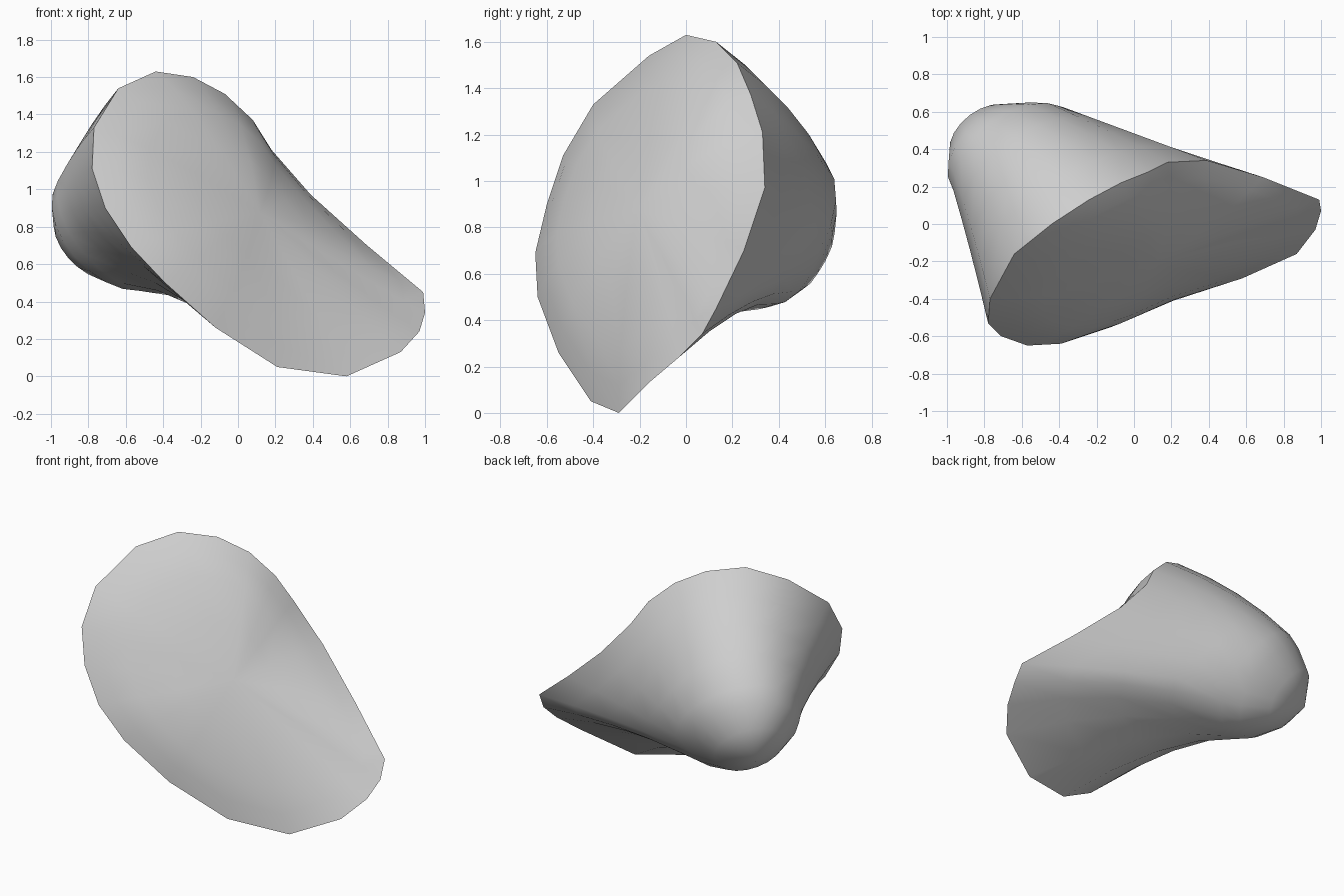
import bpy, bmesh, math
from mathutils import Vector

if "Cube" in bpy.data.objects:
    bpy.data.objects.remove(bpy.data.objects["Cube"])

# Closed outline of the broad front face, clockwise from its peak
RIM = [Vector(p) for p in (
    (-.44, .0, 1.63), (-.24, .13, 1.60), (-.07, .22, 1.51), (.08, .28, 1.37),
    (.18, .33, 1.21), (.39, .34, .97), (.69, .25, .70), (.99, .13, .45),
    (1.0, .07, .34), (.97, -.03, .24), (.87, -.16, .13), (.58, -.29, .0),
    (.21, -.41, .05), (-.12, -.55, .26), (-.39, -.64, .50), (-.57, -.65, .69),
    (-.71, -.60, .90), (-.78, -.53, 1.11), (-.77, -.40, 1.33), (-.64, -.16, 1.54))]
N = len(RIM)
ANGLES = [2 * math.pi * i / N for i in range(N)]
FACE_NORMAL = Vector((.52, -.72, .46)).normalized()
DOME = .11


def lobe(a, degrees):
    return max(0, math.cos(a - math.radians(degrees)))


# Tilted oval where the body rounds over into its blunt back end
C = Vector((-.63, .345, .78))
U, V = Vector((-.23, .115, .35)), Vector((.25, .28, .03))
END = [C + U * math.cos(a) + V * math.sin(a) + Vector((-.04, .10, .02)) * lobe(a, 210)
       for a in ANGLES]


def body_ring(s):
    """Blend rim to end oval, bulged on top and hollowed underneath."""
    ring = []
    for a, r, e in zip(ANGLES, RIM, END):
        off = Vector((0, .035, .025)) * lobe(a, 0) + Vector((-.02, .05, .10)) * lobe(a, 205)
        ring.append(r.lerp(e, s) + off * 4 * s * (1 - s))
    return ring


def face_ring(k):
    """Front face ring: a smooth saddle, domed across and dished at the low tip."""
    ring = []
    for a, r in zip(ANGLES, RIM):
        d = r - mid
        height = d.dot(FACE_NORMAL)
        flat = d - FACE_NORMAL * height
        w = 1 - .7 * k * lobe(a, 153)
        ring.append(mid + flat * k
                    + FACE_NORMAL * (height * k * k + DOME * w * (1 - k ** 4)))
    return ring


def cap_ring(scale, shift):
    return [C + (e - C) * scale + Vector(shift) for e in END]


bm = bmesh.new()


def add_ring(points):
    return [bm.verts.new(p) for p in points]


def bridge(a, b):
    for i in range(N):
        j = (i + 1) % N
        bm.faces.new((a[i], a[j], b[j], b[i]))


def loft(start, rings, tip):
    """Skin the rings in order and close them with a fan at the tip."""
    last = start
    for points in rings:
        ring = add_ring(points)
        bridge(last, ring)
        last = ring
    v = bm.verts.new(tip)
    for i in range(N):
        bm.faces.new((last[i], last[(i + 1) % N], v))


# Front face
mid = sum(RIM, Vector()) / N
rim = add_ring(RIM)
loft(rim, [face_ring(k) for k in (.87, .7, .4)], mid + FACE_NORMAL * DOME)

# Body sides and rounded, slightly pointed back end
rings = [body_ring(s) for s in (.25, .5, .75, 1)]
rings += [cap_ring(.86, (-.075, .045, -.035)), cap_ring(.55, (-.17, .13, -.08))]
loft(rim, rings, (-.89, .54, .66))
bmesh.ops.recalc_face_normals(bm, faces=bm.faces)

mesh = bpy.data.meshes.new("stone_chunk")
bm.to_mesh(mesh)
bm.free()
mat = bpy.data.materials.new("light_grey")
mat.diffuse_color = (.62, .62, .62, 1)
mat.use_nodes = True
mat.node_tree.nodes["Principled BSDF"].inputs["Base Color"].default_value = mat.diffuse_color
mesh.materials.append(mat)
chunk = bpy.data.objects.new("stone_chunk", mesh)
bpy.context.collection.objects.link(chunk)
bpy.context.view_layer.objects.active = chunk
chunk.select_set(True)
bpy.ops.object.shade_smooth_by_angle(angle=math.radians(35))
